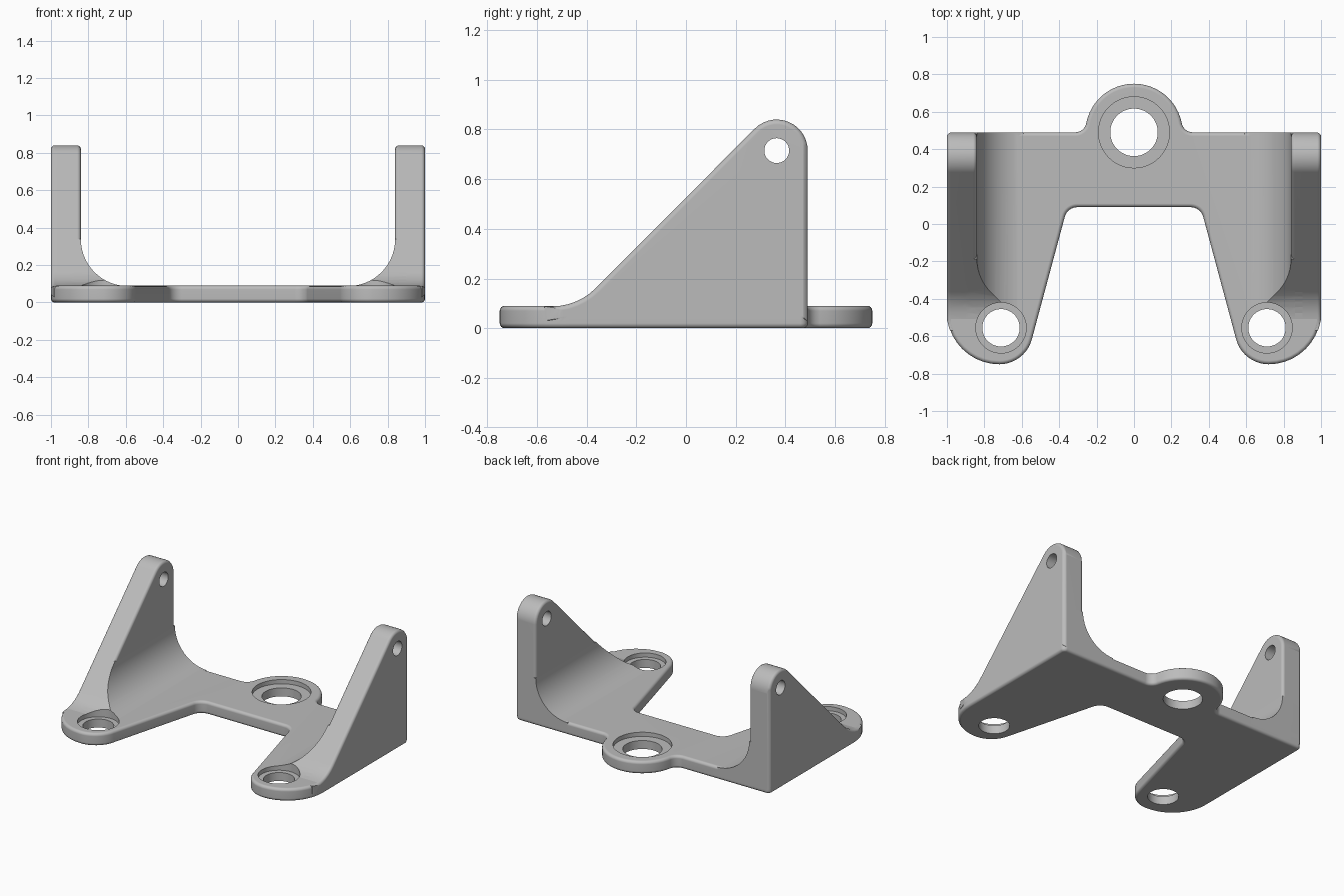
import bpy, bmesh
from math import cos, sin, radians, hypot
from mathutils import Matrix, Vector

if "Cube" in bpy.data.objects:
    bpy.data.objects.remove(bpy.data.objects["Cube"])

grey = bpy.data.materials.new("plain_grey")
grey.use_nodes = True
grey.diffuse_color = (0.5, 0.5, 0.5, 1)
for node in grey.node_tree.nodes:
    if node.type == 'BSDF_PRINCIPLED':
        node.inputs["Base Color"].default_value = grey.diffuse_color


def arc(cx, cy, r, start, end, n=10):
    angles = [radians(start + (end - start) * i / n) for i in range(n + 1)]
    return [(cx + r * cos(a), cy + r * sin(a)) for a in angles]


def link(name, bm):
    bmesh.ops.recalc_face_normals(bm, faces=bm.faces)
    mesh = bpy.data.meshes.new(name)
    bm.to_mesh(mesh)
    bm.free()
    mesh.materials.append(grey)
    ob = bpy.data.objects.new(name, mesh)
    bpy.context.collection.objects.link(ob)
    return ob


def prism(name, outline, axis, lo, hi, rounding=0):
    """Extrude an outline along an axis, rounding the rims of both caps."""
    bm = bmesh.new()
    face = bm.faces.new([bm.verts.new((u, v, lo)) for u, v in outline])
    grown = bmesh.ops.extrude_face_region(bm, geom=[face])["geom"]
    for v in grown:
        if isinstance(v, bmesh.types.BMVert):
            v.co.z = hi
    bmesh.ops.recalc_face_normals(bm, faces=bm.faces)
    if rounding:
        rims = [e for e in bm.edges if abs(e.verts[0].co.z - e.verts[1].co.z) < 1e-5]
        bmesh.ops.bevel(bm, geom=rims, offset=rounding, offset_type='OFFSET',
                        segments=4, profile=0.5, affect='EDGES', clamp_overlap=False)
    for v in bm.verts:
        u, w, t = v.co
        v.co = {'x': (t, u, w), 'y': (u, t, w), 'z': (u, w, t)}[axis]
    return link(name, bm)


def combine(target, tool, operation):
    mod = target.modifiers.new(operation.lower(), 'BOOLEAN')
    mod.operation, mod.solver, mod.object = operation, 'EXACT', tool
    bpy.context.view_layer.objects.active = target
    bpy.ops.object.modifier_apply(modifier=mod.name)
    bpy.data.objects.remove(tool)


THICK, WALL, BACK, ROUND = 0.09, 0.84, 0.49, 0.02

# Plan of the base: recess corner, foot, back corner, blend and rear tab
half = (arc(0.3025, 0.02, 0.07, 90, 15, 8)
        + arc(0.72, -0.57, 0.18, 195, 270)
        + arc(0.72, -0.47, 0.28, 279, 360, 9)
        + arc(0.97, BACK - 0.03, 0.03, 0, 90, 6)
        + arc(0.3143, BACK + 0.06, 0.06, 270, 197, 6)
        + arc(0, BACK, 0.26, 10.8, 90, 12))
plan = half + [(-x, y) for x, y in reversed(half[:-1])]

# Side profile of a wall: upright back, round top, ramp and front blend
side = ([(-0.57, 0.03), (BACK, 0.03)]
        + arc(0.365, 0.715, 0.125, 0, 135, 14)
        + arc(-0.54, 0.338, 0.25, 315, 270, 6) + [(-0.57, 0.088)])

body = prism("bracket_body", plan, 'z', 0, THICK, ROUND)

for s in (-1, 1):
    # Upright wall, trimmed to the rounded foot
    wall = prism("side_wall", side, 'x', *sorted((s * WALL, s)), ROUND)
    trim = prism("foot_trim", [(x * 1.002, y * 1.002) for x, y in plan], 'z', -1, 2)
    combine(wall, trim, 'INTERSECT')

    # Inner blend between wall and base
    blend_profile = ([(0.59, 0.03)] + arc(0.59, 0.338, 0.25, 270, 360, 14)
                     + [(0.9, 0.338), (0.9, 0.03)])
    blend = prism("inner_blend", [(s * x, z) for x, z in blend_profile], 'y', -1, 1)
    combine(blend, prism("blend_trim", side, 'x', -1.5, 1.5), 'INTERSECT')

    combine(body, wall, 'UNION')
    combine(body, blend, 'UNION')

# Slanted cut under each outer rear corner
for s in (-1, 1):
    normal = Vector((s, 0.1786, -0.441)).normalized()
    bm = bmesh.new()
    bmesh.ops.create_cube(bm, size=4)
    place = Matrix.Translation(Vector((s, -0.35, 0)) + normal * 2)
    bm.transform(place @ normal.to_track_quat('Z', 'Y').to_matrix().to_4x4())
    combine(body, link("corner_cut", bm), 'DIFFERENCE')

# Screw holes with counterbores
for x, y, hole, bore in ((0, BACK, 0.127, 0.19),
                         (-0.711, -0.555, 0.1, 0.135),
                         (0.711, -0.555, 0.1, 0.135)):
    for r, floor in ((bore, THICK - 0.03), (hole, -0.5)):
        ring = arc(x, y, r, 0, 360, 48)[:-1]
        combine(body, prism("hole_cut", ring, 'z', floor, 0.5), 'DIFFERENCE')

# Pivot hole through both walls
ring = arc(0.365, 0.715, 0.05, 0, 360, 32)[:-1]
combine(body, prism("pivot_cut", ring, 'x', -1.5, 1.5), 'DIFFERENCE')

# Smooth shading with crisp edges
for ob in bpy.context.selected_objects:
    ob.select_set(False)
body.select_set(True)
bpy.context.view_layer.objects.active = body
bpy.ops.object.shade_smooth_by_angle(angle=radians(24))
shading = body.modifiers.new("even_shading", 'WEIGHTED_NORMAL')
shading.keep_sharp = True
